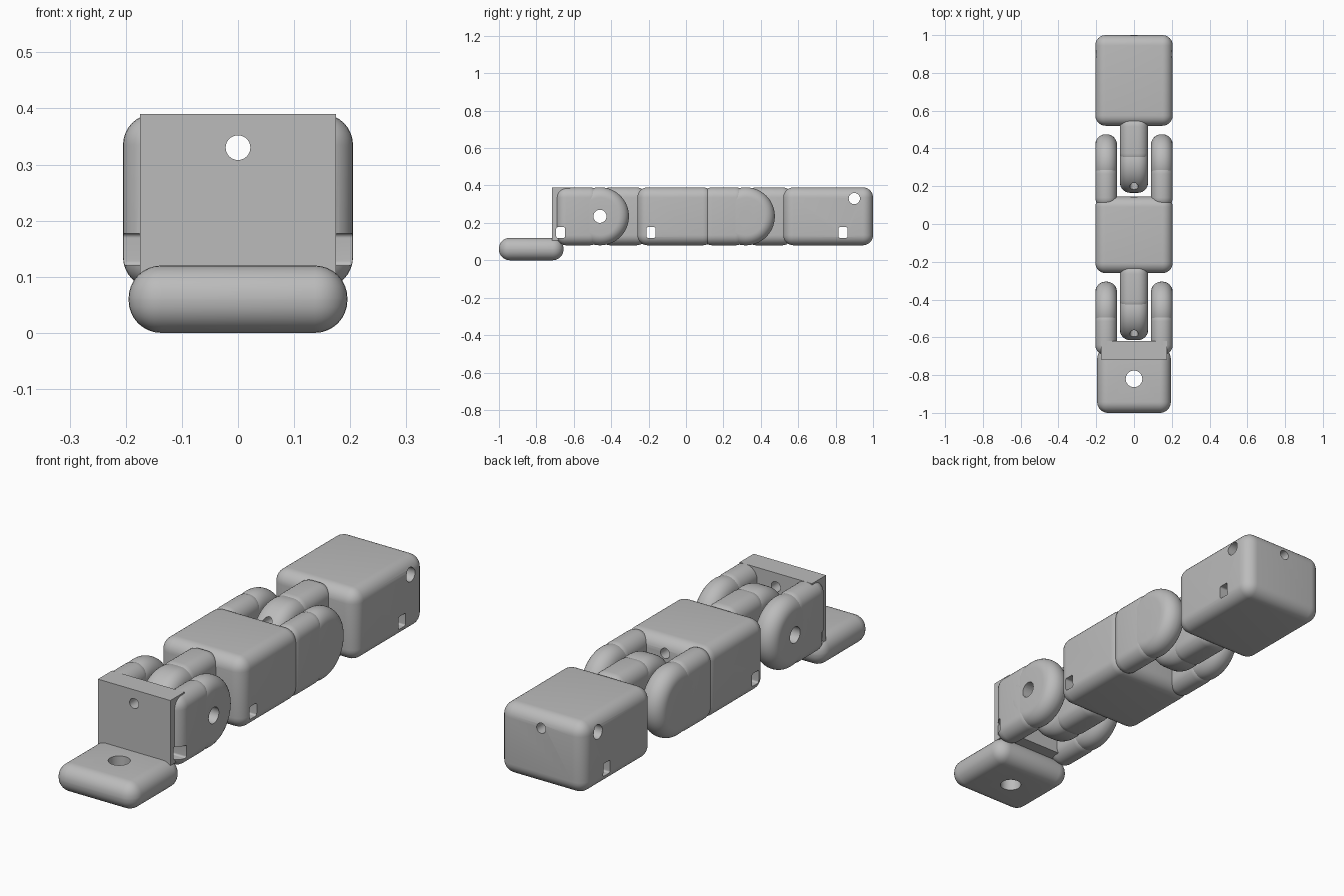
import bpy, bmesh, math
from mathutils import Matrix, Vector

if "Cube" in bpy.data.objects:
    bpy.data.objects.remove(bpy.data.objects["Cube"], do_unlink=True)

grey = bpy.data.materials.new("plain grey")
grey.use_nodes = True
grey.diffuse_color = (0.5, 0.5, 0.5, 1)
grey.node_tree.nodes["Principled BSDF"].inputs["Base Color"].default_value = (0.5, 0.5, 0.5, 1)

BOTTOM, TOP = 0.08, 0.39
MID = (BOTTOM + TOP) / 2
RADIUS = (TOP - BOTTOM) / 2
ROUND = 0.055
HALF = 0.205
AXIS = {"X": Matrix.Rotation(math.pi / 2, 4, "Y"),
        "Y": Matrix.Rotation(math.pi / 2, 4, "X"),
        "Z": Matrix.Identity(4)}


def finish(name, bm):
    bmesh.ops.recalc_face_normals(bm, faces=bm.faces)
    mesh = bpy.data.meshes.new(name)
    bm.to_mesh(mesh)
    bm.free()
    mesh.materials.append(grey)
    obj = bpy.data.objects.new(name, mesh)
    bpy.context.scene.collection.objects.link(obj)
    return obj


def bevel(bm, edges, size):
    bmesh.ops.bevel(bm, geom=edges, offset=size, segments=8, profile=0.5,
                    affect="EDGES", clamp_overlap=True)


def box(name, x, y, z, size=ROUND, only_x=False):
    """Box from three ranges with rounded edges."""
    bm = bmesh.new()
    bmesh.ops.create_cube(bm, size=1)
    for v in bm.verts:
        v.co = Vector([(r[0] + r[1]) / 2 + c * (r[1] - r[0])
                       for r, c in zip((x, y, z), v.co)])
    if size:
        edges = [e for e in bm.edges if not only_x
                 or abs(e.verts[0].co.x - e.verts[1].co.x) > 0.001]
        bevel(bm, edges, size)
    return finish(name, bm)


def cylinder(name, centre, radius, length, axis, size=0, sides=32):
    bm = bmesh.new()
    bmesh.ops.create_cone(bm, cap_ends=True, segments=sides, radius1=radius,
                          radius2=radius, depth=length)
    if size:
        rims = [e for e in bm.edges
                if abs(e.verts[0].co.z - e.verts[1].co.z) < 0.001]
        bevel(bm, rims, size)
    bm.transform(Matrix.Translation(centre) @ AXIS[axis])
    return finish(name, bm)


parts = []


def hinge_lobe(name, x, y, end):
    """Rounded arm with a disc at its pivot."""
    parts.append(box(name + "_arm", x, sorted((y, end)), (BOTTOM, TOP)))
    parts.append(cylinder(name + "_disc", ((x[0] + x[1]) / 2, y, MID), RADIUS,
                          x[1] - x[0], "X", ROUND, 72))


# Main blocks
parts.append(box("base_block", (-HALF, HALF), (0.52, 1), (BOTTOM, TOP)))
parts.append(box("middle_block", (-HALF, HALF), (-0.26, 0.145), (BOTTOM, TOP)))

# Two hinges, each a centre tongue between fork prongs
PIVOTS = {"rear": 0.32, "front": -0.46}
for label, y in PIVOTS.items():
    hinge_lobe(label + "_tongue", (-0.075, 0.075), y, y + 0.25)
    hinge_lobe(label + "_left_prong", (0.09, HALF), y, y - 0.235)
    hinge_lobe(label + "_right_prong", (-HALF, -0.09), y, y - 0.235)

# Front plate and foot pad
parts.append(box("front_plate", (-0.175, 0.175), (-0.717, -0.62), (0.105, TOP), 0))
parts.append(box("foot_pad", (-0.195, 0.195), (-1, -0.655), (0, 0.12), 0.058))

# Hole cutters
cutters = [cylinder("cable_cutter", (0, 0.1, 0.33), 0.022, 2, "Y"),
           cylinder("cross_cutter", (0, 0.9, 0.33), 0.03, 1, "X"),
           cylinder("foot_cutter", (0, -0.82, 0.06), 0.044, 0.4, "Z")]
for y in PIVOTS.values():
    cutters.append(cylinder("pivot_cutter", (0, y, MID), 0.035, 1, "X"))
for y in (0.84, -0.187, -0.67):
    cutters.append(box("slot_cutter", (-0.5, 0.5), (y - 0.024, y + 0.024),
                       (0.12, 0.177), 0.008, True))


def bounds(obj):
    cos = [v.co for v in obj.data.vertices]
    return [(min(c[i] for c in cos), max(c[i] for c in cos)) for i in range(3)]


def overlap(a, b):
    return all(p[0] < q[1] and q[0] < p[1] for p, q in zip(bounds(a), bounds(b)))


# Cut the holes and bake the result
for part in parts:
    for cutter in cutters:
        cutter.hide_render = True
        if overlap(part, cutter):
            mod = part.modifiers.new("hole", "BOOLEAN")
            mod.operation = "DIFFERENCE"
            mod.solver = "EXACT"
            mod.object = cutter
bpy.context.view_layer.update()
graph = bpy.context.evaluated_depsgraph_get()
baked = [bpy.data.meshes.new_from_object(p.evaluated_get(graph)) for p in parts]
for part, mesh in zip(parts, baked):
    part.modifiers.clear()
    part.data = mesh
for cutter in cutters:
    bpy.data.objects.remove(cutter, do_unlink=True)

# Smooth shading with sharp hole rims
bpy.ops.object.select_all(action="DESELECT")
for part in parts:
    part.select_set(True)
bpy.context.view_layer.objects.active = parts[0]
bpy.ops.object.shade_smooth_by_angle(angle=math.radians(35))
